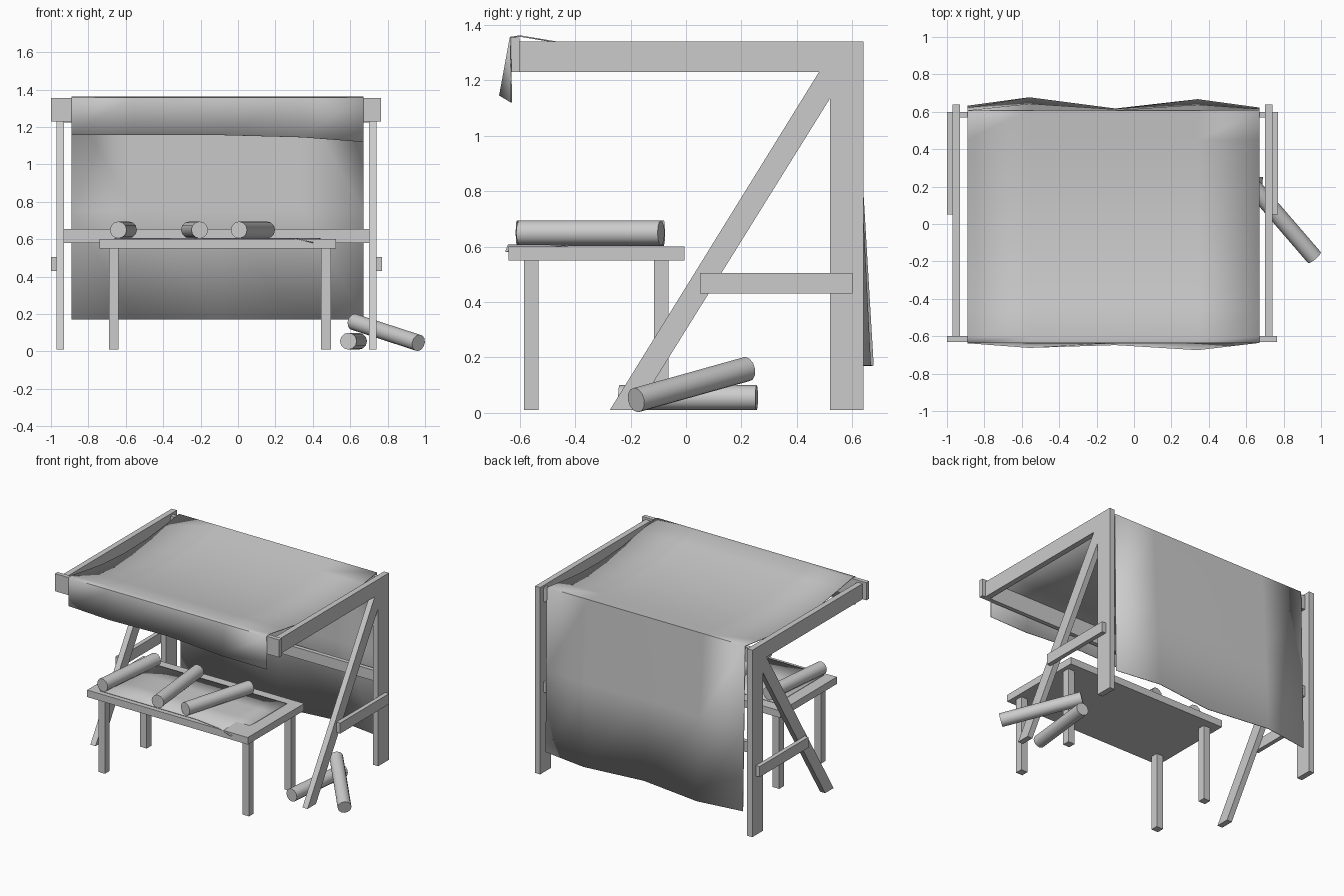
import bpy, bmesh, math
from mathutils import Vector

if "Cube" in bpy.data.objects:
    bpy.data.objects.remove(bpy.data.objects["Cube"], do_unlink=True)

grey = bpy.data.materials.new("plain grey")
grey.use_nodes = True
grey.diffuse_color = (0.6, 0.6, 0.6, 1)
grey.node_tree.nodes["Principled BSDF"].inputs["Base Color"].default_value = (0.6, 0.6, 0.6, 1)


def finish(name, bm, smooth=False):
    bmesh.ops.recalc_face_normals(bm, faces=bm.faces)
    mesh = bpy.data.meshes.new(name)
    bm.to_mesh(mesh)
    bm.free()
    mesh.materials.append(grey)
    obj = bpy.data.objects.new(name, mesh)
    bpy.context.collection.objects.link(obj)
    if smooth:
        bpy.ops.object.select_all(action="DESELECT")
        obj.select_set(True)
        bpy.context.view_layer.objects.active = obj
        bpy.ops.object.shade_smooth_by_angle(angle=math.radians(40))
    return obj


def prism(name, outline, x0, x1):
    """Extrude a side (y, z) outline from x0 to x1."""
    bm = bmesh.new()
    face = bm.faces.new([bm.verts.new((x0, y, z)) for y, z in outline])
    new = bmesh.ops.extrude_face_region(bm, geom=[face])["geom"]
    moved = [v for v in new if isinstance(v, bmesh.types.BMVert)]
    bmesh.ops.translate(bm, verts=moved, vec=(x1 - x0, 0, 0))
    return finish(name, bm)


def box(name, x, y, z):
    outline = [(y[0], z[0]), (y[1], z[0]), (y[1], z[1]), (y[0], z[1])]
    return prism(name, outline, *x)


def log(name, start, end, radius=0.045):
    a, b = Vector(start), Vector(end)
    bm = bmesh.new()
    bmesh.ops.create_cone(bm, cap_ends=True, segments=12, radius1=radius,
                          radius2=radius, depth=(b - a).length)
    obj = finish(name, bm, True)
    obj.location = (a + b) / 2
    obj.rotation_euler = (b - a).to_track_quat("Z", "Y").to_euler()


def sheet(name, rows, thickness):
    """Thin fabric through rows of points."""
    bm = bmesh.new()
    grid = [[bm.verts.new(p) for p in row] for row in rows]
    for r, s in zip(grid, grid[1:]):
        for i in range(len(r) - 1):
            bm.faces.new((r[i], r[i + 1], s[i + 1], s[i]))
    obj = finish(name, bm, True)
    mod = obj.modifiers.new("thickness", "SOLIDIFY")
    mod.thickness = thickness
    mod.offset = 0


# Side frames: post, roof beam, diagonal leg and outer brace
MID = -0.115
for side, s in (("left", 1), ("right", -1)):
    inner, outer, brace = (MID + s * d for d in (0.815, 0.855, 0.885))
    box(side + "_post", (inner, outer), (0.52, 0.64), (0.01, 1.34))
    box(side + "_roof_beam", (inner, outer), (-0.60, 0.52), (1.23, 1.34))
    prism(side + "_diagonal_leg",
          [(-0.275, 0.01), (-0.18, 0.01), (0.52, 1.135), (0.52, 1.23), (0.48, 1.23)],
          inner, outer)
    box(side + "_brace", (outer, brace), (0.05, 0.60), (0.43, 0.505))

# Cross boards
box("front_board", (-1.0, 0.765), (-0.63, -0.60), (1.23, 1.355))
box("back_top_rail", (-0.93, 0.70), (0.57, 0.60), (1.225, 1.325))
box("back_middle_rail", (-0.93, 0.70), (0.57, 0.60), (0.58, 0.655))

# Awning: front flap, sagging roof and hanging back with rippled hems
xs = (-0.89, -0.56, -0.10, 0.34, 0.67)
front_y = (-0.635, -0.66, -0.645, -0.672, -0.63)
front_z = (1.157, 1.157, 1.157, 1.145, 1.12)
back_y = (0.63, 0.675, 0.615, 0.665, 0.62)
rows = [list(zip(xs, front_y, front_z))]
for y, z in ((-0.634, 1.355), (-0.60, 1.36), (-0.45, 1.335), (-0.25, 1.305),
             (0.0, 1.29), (0.25, 1.295), (0.45, 1.315), (0.606, 1.335)):
    rows.append([(x, y, z) for x in xs])
for t in (0.5, 1.0):
    rows.append([(x, 0.606 + t * (y - 0.606), 1.335 - 1.165 * t)
                 for x, y in zip(xs, back_y)])
sheet("awning_cloth", rows, 0.005)

# Table
box("table_top", (-0.74, 0.525), (-0.64, -0.005), (0.55, 0.60))
for side, x in (("right", -0.69), ("left", 0.445)):
    for end, y in (("front", -0.585), ("back", -0.115)):
        box(f"table_{end}_{side}_leg", (x, x + 0.052), (y, y + 0.052), (0.01, 0.55))

# Table cloth with one corner drooping over the front edge
cloth_x = (-0.66, -0.3, 0.1, 0.3, 0.44)
rows = [[(x, y, 0.604) for x in cloth_x] for y in (-0.08, -0.25, -0.42)]
rows.append([(x, -0.61, 0.604) for x in cloth_x[:3]]
            + [(0.30, -0.642, 0.606), (0.40, -0.652, 0.582)])
sheet("table_cloth", rows, 0.004)

# Rolls on the table
for i, (xa, xb, ya, yb) in enumerate(((-0.64, -0.585, -0.61, -0.09),
                                      (-0.205, -0.26, -0.61, -0.08),
                                      (0.005, 0.155, -0.60, -0.09))):
    log(f"table_roll_{i + 1}", (xa, ya, 0.65), (xb, yb, 0.65))

# Rolls on the ground
log("ground_roll_lower", (0.59, -0.24, 0.055), (0.645, 0.255, 0.055))
log("ground_roll_leaning", (0.965, -0.18, 0.046), (0.62, 0.22, 0.158))
